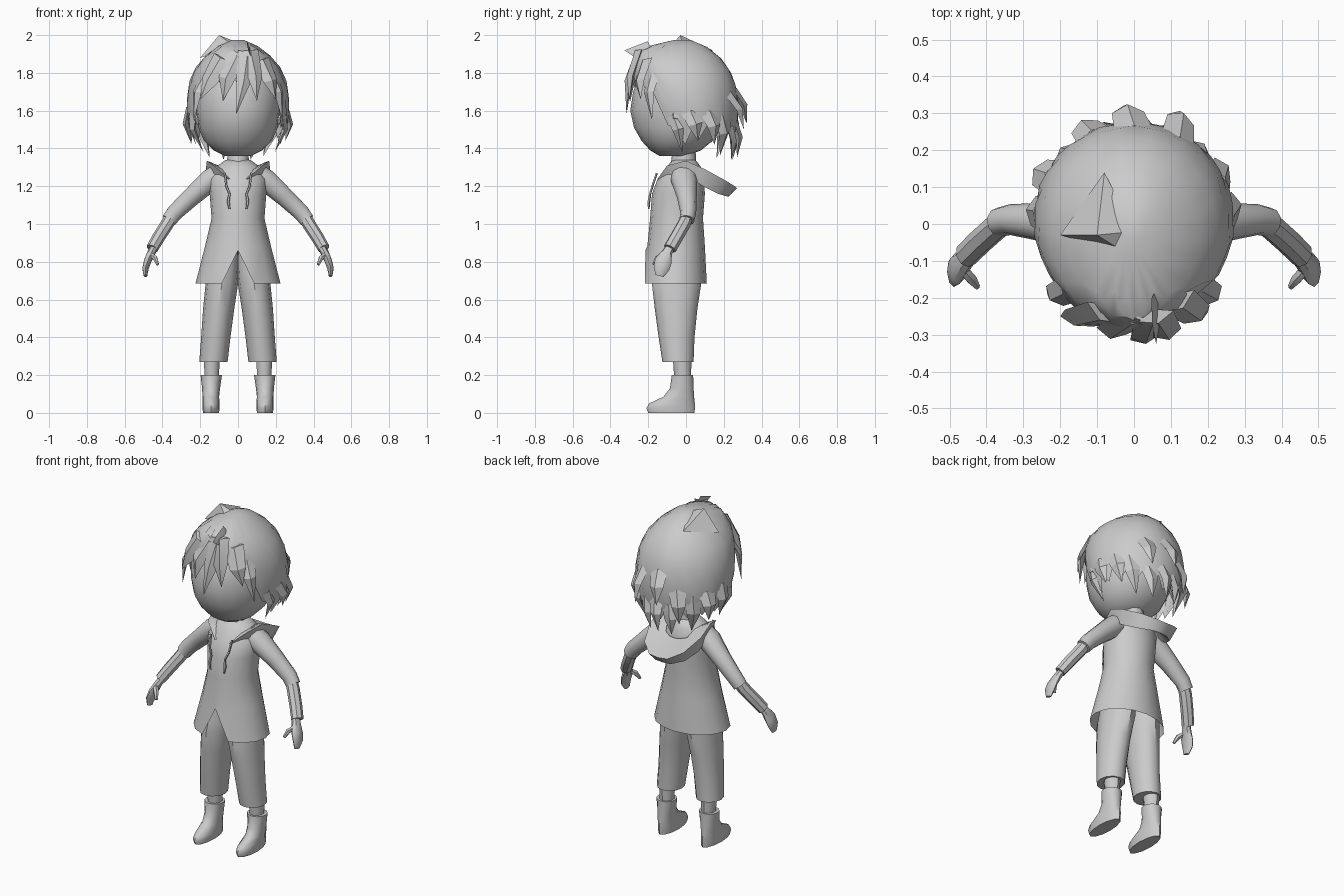
import bpy, math
from mathutils import Vector

grey = bpy.data.materials.new("light grey")
grey.diffuse_color = (0.6, 0.6, 0.6, 1)


def make(name, verts, faces, mirror=False, angle=40):
    me = bpy.data.meshes.new(name)
    me.from_pydata([tuple(v) for v in verts], [], faces)
    me.materials.append(grey)
    ob = bpy.data.objects.new(name, me)
    bpy.context.collection.objects.link(ob)
    bpy.ops.object.select_all(action='DESELECT')
    ob.select_set(True)
    bpy.context.view_layer.objects.active = ob
    bpy.ops.object.mode_set(mode='EDIT')
    bpy.ops.mesh.select_all(action='SELECT')
    bpy.ops.mesh.normals_make_consistent(inside=False)
    bpy.ops.object.mode_set(mode='OBJECT')
    bpy.ops.object.shade_smooth_by_angle(angle=math.radians(angle))
    if mirror:
        m = ob.modifiers.new("mirror", 'MIRROR')
        m.merge_threshold = 0.0005
    return ob


def bridge(rings, caps):
    """Join equal closed rings into a skin."""
    n = len(rings[0])
    verts = [v for r in rings for v in r]
    faces = [(k * n + i, k * n + (i + 1) % n, (k + 1) * n + (i + 1) % n, (k + 1) * n + i)
             for k in range(len(rings) - 1) for i in range(n)]
    if caps[0]:
        faces.append(tuple(range(n)))
    if caps[1]:
        faces.append(tuple(range(len(verts) - n, len(verts))))
    return verts, faces


def loft(name, rows, n=12, caps=(True, True), mirror=False, edit=None, angle=40):
    """Horizontal oval rings given as (z, x0, x1, y0, y1)."""
    rings = []
    for z, x0, x1, y0, y1 in rows:
        ring = []
        for i in range(n):
            a = 2 * math.pi * i / n
            ring.append(Vector(((x0 + x1) / 2 + (x1 - x0) / 2 * math.sin(a),
                                (y0 + y1) / 2 - (y1 - y0) / 2 * math.cos(a), z)))
        rings.append(ring)
    if edit:
        edit(rings)
    return make(name, *bridge(rings, caps), mirror, angle)


def tube(name, path, n=8, mirror=True, caps=(True, True)):
    """Tube along (x, y, z, radius across y, radius across x)."""
    pts = [Vector(p[:3]) for p in path]
    rings = []
    for k, p in enumerate(path):
        t = (pts[min(k + 1, len(pts) - 1)] - pts[max(k - 1, 0)]).normalized()
        u = Vector((0, 1, 0))
        u = (u - t * u.dot(t)).normalized()
        v = t.cross(u)
        rings.append([pts[k] + u * p[3] * math.cos(2 * math.pi * i / n)
                      + v * p[4] * math.sin(2 * math.pi * i / n) for i in range(n)])
    return make(name, *bridge(rings, caps), mirror)


def interp(table, x):
    """Linear lookup in rows sorted by their first value."""
    if x <= table[0][0]:
        return table[0][1:]
    for a, b in zip(table, table[1:]):
        if x <= b[0]:
            f = (x - a[0]) / (b[0] - a[0])
            return [p + (q - p) * f for p, q in zip(a[1:], b[1:])]
    return table[-1][1:]


# Head and neck
loft("head", [(1.36, -.07, .07, -.14, 0), (1.39, -.13, .13, -.19, .08), (1.44, -.18, .18, -.235, .14),
              (1.51, -.21, .21, -.275, .19), (1.6, -.225, .225, -.295, .22), (1.7, -.23, .23, -.28, .22),
              (1.8, -.2, .2, -.24, .19), (1.88, -.13, .13, -.18, .12)], 20)
loft("neck", [(1.24, -.07, .07, -.09, .06), (1.4, -.055, .055, -.07, .05)], 10)
tube("ear", [(.2, -.06, 1.54, .02, .02), (.235, -.05, 1.57, .035, .03), (.235, -.05, 1.62, .03, .02)], 6)

# Hair cap: shell with a jagged rim that is high at the face and low at the nape
SHELL = [(1.36, .19, -.16, .22), (1.42, .225, -.18, .245), (1.5, .26, -.21, .27), (1.62, .275, -.255, .28),
         (1.75, .26, -.285, .262), (1.85, .215, -.285, .215), (1.93, .13, -.25, .13), (1.975, .03, -.06, .02)]
RIM = [(0, 1.77), (35, 1.76), (52, 1.66), (64, 1.5), (80, 1.45), (105, 1.49), (140, 1.47), (180, 1.44)]


def shell_point(deg, z):
    rx, front, back = interp(SHELL, z)
    a = math.radians(deg)
    return Vector((rx * math.sin(a), (front + back) / 2 - (back - front) / 2 * math.cos(a), z))


COLS, ROWS = 36, 8
rings = []
for k in range(ROWS):
    ring = []
    for i in range(COLS):
        deg = 360 * i / COLS
        rim = interp(RIM, min(deg, 360 - deg))[0] + (.03 if i % 2 else -.03)
        f = (k / (ROWS - 1)) ** 1.4
        ring.append(shell_point(deg, 1.975 - (1.975 - rim) * f))
    rings.append(ring)
make("hair_cap", *bridge(rings, (True, False)), angle=30)


def lock(name, root, mid, tip, w):
    """Flat pointed tuft: wide root, bent ridge, single tip."""
    r, m, t = Vector(root), Vector(mid), Vector(tip)
    out = Vector((m.x, m.y + .01, 0)).normalized()
    side = (t - r).cross(out).normalized() * w
    o = out * w * .4
    verts = [r - side, r + o, r + side, r - o, m - side * .8, m + o, m + side * .8, m - o, t]
    faces = [(i, (i + 1) % 4, 4 + (i + 1) % 4, 4 + i) for i in range(4)]
    faces += [(4 + i, 4 + (i + 1) % 4, 8) for i in range(4)] + [(0, 1, 2, 3)]
    make(name, verts, faces, angle=25)


# Side and nape tufts: angle round the head, root height, tip height, flare, half width
for i, (deg, z0, z1, flare, w) in enumerate([
        (70, 1.6, 1.38, .0, .04), (-70, 1.6, 1.38, .0, .045), (92, 1.6, 1.44, .02, .05), (-95, 1.62, 1.42, .02, .05),
        (115, 1.6, 1.42, .02, .05), (-118, 1.6, 1.43, .04, .05), (133, 1.58, 1.36, .01, .05),
        (-136, 1.58, 1.35, .01, .05), (152, 1.7, 1.5, .06, .05), (-155, 1.62, 1.42, .045, .05),
        (157, 1.52, 1.34, .03, .045), (-165, 1.52, 1.34, .04, .045), (180, 1.72, 1.53, .05, .055),
        (176, 1.55, 1.35, .05, .045)]):
    root, mid = shell_point(deg, z0), shell_point(deg + 3, z0 * .55 + z1 * .45)
    tip = shell_point(deg + 5, z1)
    push = Vector((tip.x, tip.y, 0)).normalized()
    lock(f"hair_tuft_{i}", root - push * .02, mid + push * flare * .5, tip + push * flare, w)

# Fringe locks hanging clear of the forehead, and the tuft on the crown
for i, (root, mid, tip, w) in enumerate([
        ((.05, -.25, 1.91), (.03, -.305, 1.76), (-.01, -.315, 1.58), .05),
        ((.06, -.25, 1.92), (.09, -.295, 1.78), (.1, -.3, 1.65), .05),
        ((.0, -.25, 1.89), (-.06, -.29, 1.77), (-.08, -.295, 1.65), .055),
        ((-.08, -.24, 1.88), (-.15, -.255, 1.76), (-.2, -.25, 1.66), .06),
        ((.12, -.21, 1.87), (.17, -.245, 1.76), (.2, -.24, 1.66), .055),
        ((-.16, -.17, 1.8), (-.215, -.195, 1.7), (-.235, -.19, 1.55), .045),
        ((.17, -.17, 1.8), (.215, -.195, 1.7), (.235, -.18, 1.55), .045),
        ((.06, -.2, 1.93), (.06, -.27, 1.91), (.06, -.325, 1.92), .04)]):
    lock(f"fringe_lock_{i}", root, mid, tip, w)
make("crown_tuft", [(-.2, -.03, 1.88), (-.02, -.08, 1.94), (-.08, .14, 1.92), (.0, -.02, 1.96), (-.1, -.03, 2.0)],
     [(0, 1, 4), (1, 3, 4), (3, 2, 4), (2, 0, 4), (0, 2, 3, 1)], angle=20)


# Jacket body with a notch in the front hem
def notch(rings):
    rings[0][0].z = .86
    rings[0][0].y += .015


loft("jacket", [(.685, -.225, .225, -.23, .11), (.88, -.175, .175, -.205, .1), (1.03, -.14, .14, -.19, .09),
                (1.16, -.15, .15, -.18, .1), (1.24, -.155, .155, -.15, .095), (1.3, -.12, .12, -.105, .08),
                (1.34, -.065, .065, -.07, .05)], 16, (False, True), edit=notch, angle=50)

# Hood lying behind the neck: rim, neck side and underside, swept front to back
hood = [[(.05, -.15, 1.24), (.04, -.14, 1.24), (.06, -.12, 1.22)],
        [(.13, -.1, 1.31), (.06, -.08, 1.28), (.13, -.05, 1.24)],
        [(.165, .0, 1.335), (.08, .0, 1.3), (.15, .03, 1.24)],
        [(.17, .1, 1.29), (.09, .05, 1.3), (.15, .09, 1.2)],
        [(.13, .21, 1.23), (.07, .09, 1.26), (.11, .17, 1.16)],
        [(.06, .265, 1.195), (.03, .11, 1.25), (.05, .22, 1.145)],
        [(0, .27, 1.19), (0, .115, 1.25), (0, .225, 1.145)]]
make("hood", *bridge([[Vector(p) for p in s] for s in hood], (True, False)), mirror=True)

# Drawstrings
tube("drawstring", [(.07, -.155, 1.27, .006, .006), (.062, -.178, 1.2, .006, .006), (.045, -.19, 1.16, .006, .006),
                    (.052, -.197, 1.12, .008, .008), (.045, -.198, 1.08, .005, .005)], 5)

# Sleeves, forearms and hands
tube("sleeve", [(.09, -.01, 1.27, .07, .06), (.15, -.01, 1.23, .07, .062), (.25, .005, 1.14, .052, .052),
                (.335, .012, 1.06, .042, .046), (.365, .005, 1.02, .04, .042)], 10)
tube("forearm_sleeve", [(.34, .012, 1.06, .03, .035), (.375, -.01, 1.0, .036, .035), (.42, -.05, .93, .036, .034),
                        (.455, -.085, .87, .036, .032)], 8)
tube("hand", [(.435, -.075, .89, .022, .02), (.458, -.1, .85, .028, .022), (.478, -.12, .805, .045, .02),
              (.49, -.13, .765, .042, .017), (.49, -.14, .725, .022, .01)], 8)
tube("thumb", [(.465, -.12, .84, .016, .014), (.44, -.15, .82, .016, .014), (.425, -.17, .785, .009, .008)], 6)

# Trousers, ankles and boots
loft("trouser_leg", [(.27, .055, .205, -.125, .04), (.4, .04, .195, -.145, .045), (.55, .02, .185, -.165, .06),
                     (.68, .0, .172, -.18, .08), (.74, -.005, .165, -.17, .08), (.86, -.005, .12, -.15, .07)],
     12, mirror=True).modifiers["mirror"].use_mirror_merge = False
loft("ankle", [(.15, .1, .175, -.06, .025), (.3, .095, .185, -.07, .03)], 10, mirror=True)
loft("boot", [(.0, .1, .185, -.2, .045), (.025, .098, .188, -.21, .047), (.05, .097, .188, -.195, .047),
              (.085, .1, .188, -.12, .043), (.13, .095, .19, -.085, .04), (.2, .085, .198, -.075, .038)],
     12, mirror=True, angle=50)
